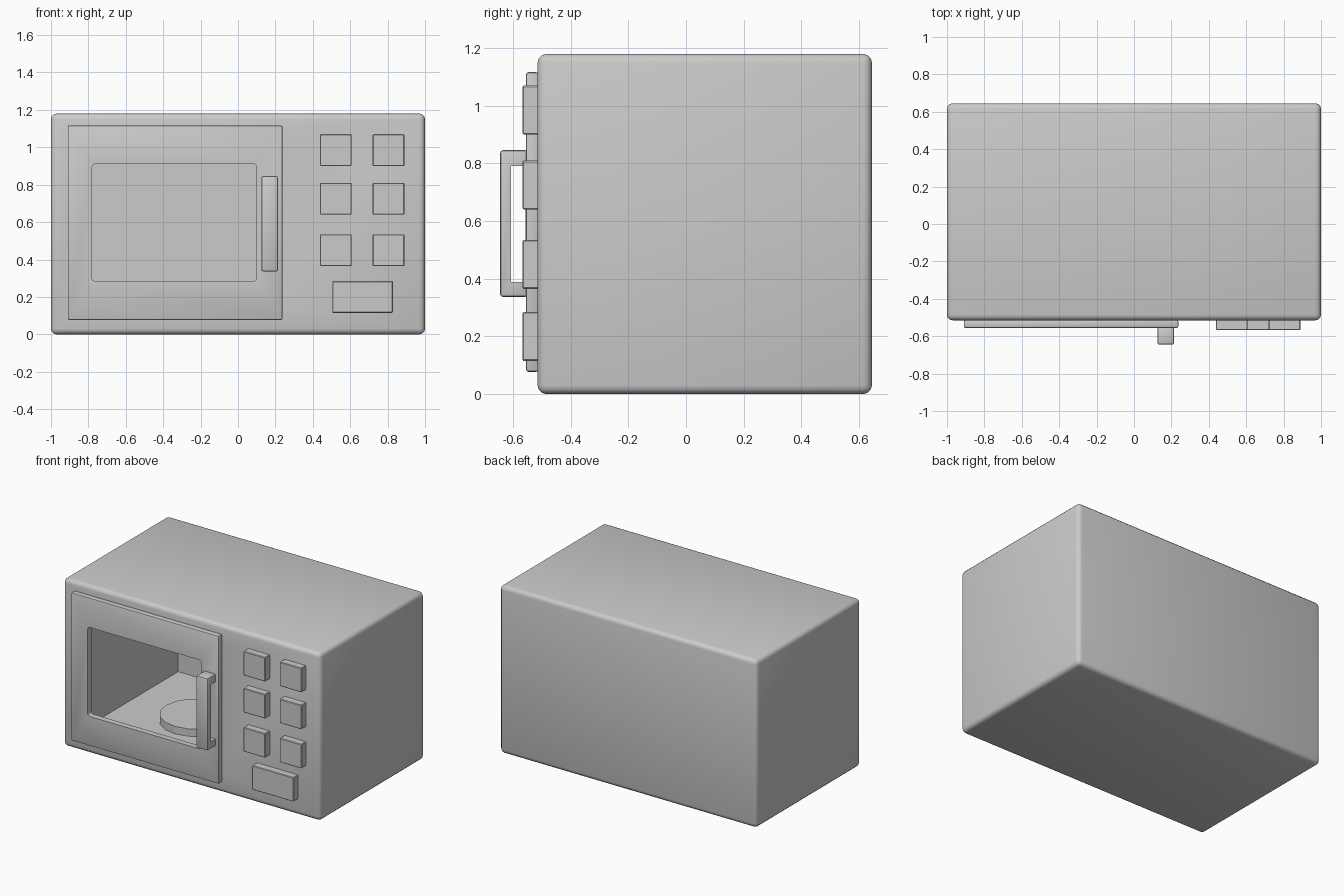
import bpy, bmesh, math

if "Cube" in bpy.data.objects:
    bpy.data.objects.remove(bpy.data.objects["Cube"])


def finish(name, bm):
    bmesh.ops.recalc_face_normals(bm, faces=bm.faces)
    mesh = bpy.data.meshes.new(name)
    bm.to_mesh(mesh)
    bm.free()
    ob = bpy.data.objects.new(name, mesh)
    bpy.context.collection.objects.link(ob)
    return ob


def box(name, x, y, z, bevel=0.0, segments=3, only_y=False):
    """Box from (min, max) ranges with optional rounded edges."""
    bm = bmesh.new()
    bmesh.ops.create_cube(bm, size=1)
    for v in bm.verts:
        v.co = [(r[0] + r[1]) / 2 + c * (r[1] - r[0]) for c, r in zip(v.co, (x, y, z))]
    if bevel:
        edges = [e for e in bm.edges
                 if not only_y or abs(e.verts[0].co.y - e.verts[1].co.y) > 1e-4]
        bmesh.ops.bevel(bm, geom=edges, offset=bevel, segments=segments,
                        profile=0.5, affect='EDGES')
    return finish(name, bm)


def cut(ob, cutter):
    mod = ob.modifiers.new("cut", 'BOOLEAN')
    mod.object = cutter
    mod.operation = 'DIFFERENCE'
    mod.solver = 'EXACT'
    cutter.hide_render = True
    activate(ob)
    bpy.ops.object.modifier_apply(modifier="cut")
    bpy.data.objects.remove(cutter)


def activate(ob):
    bpy.ops.object.select_all(action='DESELECT')
    bpy.context.view_layer.objects.active = ob
    ob.select_set(True)


def smooth(ob):
    activate(ob)
    bpy.ops.object.shade_smooth_by_angle(angle=math.radians(35))


# Casing with an oven cavity open at the front
casing = box("casing", (-1, 1), (-0.515, 0.645), (0, 1.18), 0.03)
cut(casing, box("cavity_cutter", (-0.85, 0.175), (-0.7, 0.55), (0.155, 1.04)))
smooth(casing)

# Door frame with a rounded open window
door = box("door", (-0.91, 0.237), (-0.555, -0.513), (0.077, 1.117), 0.008, 2)
cut(door, box("window_cutter", (-0.78, 0.1), (-0.7, -0.4), (0.285, 0.91), 0.015, 3, True))
smooth(door)

# Door handle: a rounded bar with a slot behind the grip
handle = box("door_handle", (0.125, 0.214), (-0.645, -0.548), (0.337, 0.846), 0.01, 2)
cut(handle, box("grip_cutter", (0, 0.4), (-0.608, -0.557), (0.388, 0.791)))
smooth(handle)

# Turntable plate on the cavity floor
bm = bmesh.new()
bmesh.ops.create_cone(bm, cap_ends=True, segments=16, radius1=0.23, radius2=0.23, depth=0.055)
plate = finish("turntable", bm)
plate.location = (-0.33, 0.0, 0.18)

# Control buttons: three rows of two, plus a wide one below
for row, z in enumerate((0.985, 0.725, 0.45)):
    for col, x in enumerate((0.523, 0.805)):
        box(f"button_{row}_{col}", (x - 0.085, x + 0.085), (-0.567, -0.5),
            (z - 0.085, z + 0.085), 0.004, 1)
box("start_button", (0.505, 0.828), (-0.567, -0.5), (0.115, 0.285), 0.004, 1)
